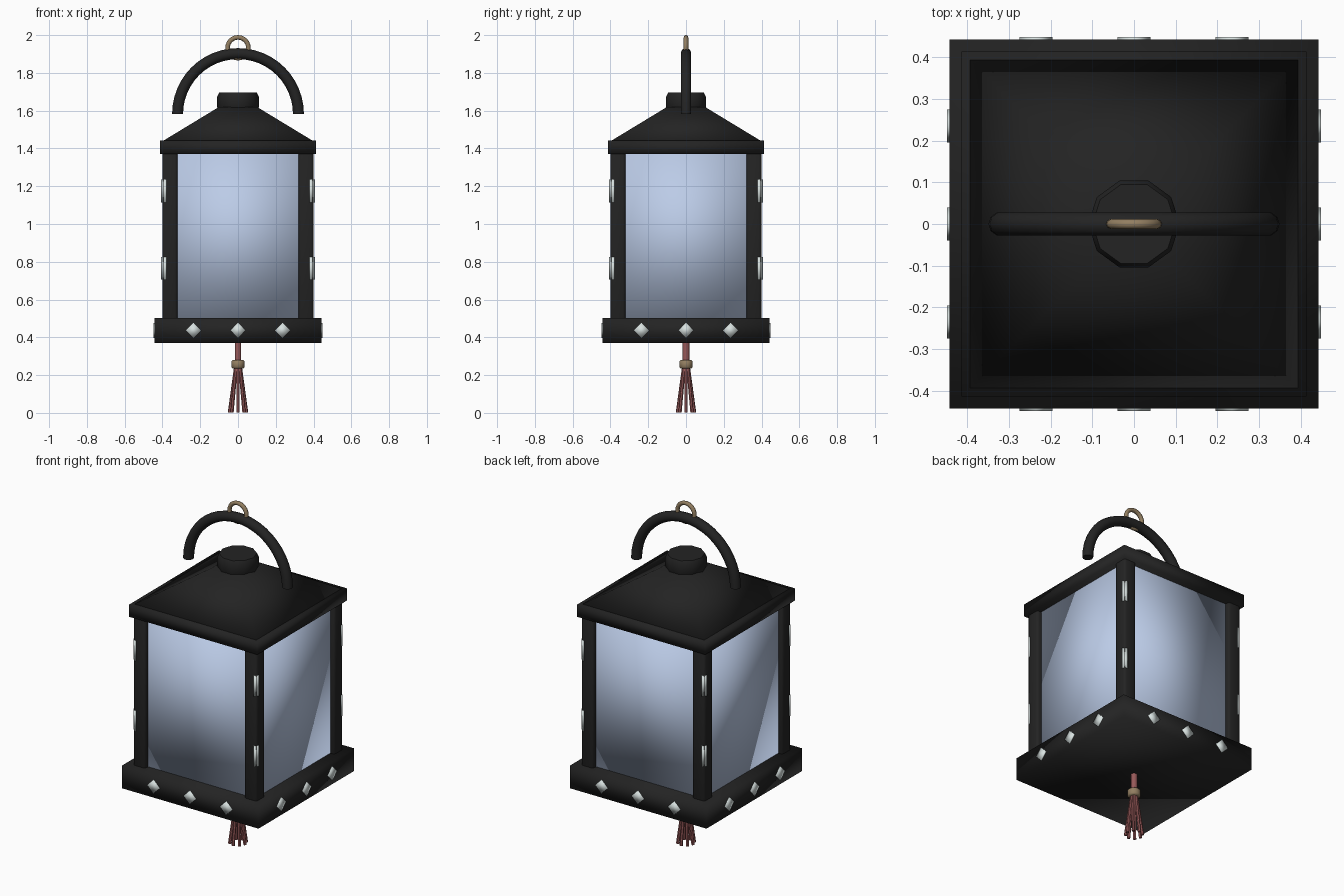
import bpy, bmesh, math
from mathutils import Matrix, Vector

if "Cube" in bpy.data.objects:
    bpy.data.objects.remove(bpy.data.objects["Cube"])


def mat(name, rgb):
    m = bpy.data.materials.new(name)
    m.diffuse_color = (*rgb, 1)
    m.use_nodes = True
    m.node_tree.nodes["Principled BSDF"].inputs["Base Color"].default_value = m.diffuse_color
    return m


BLACK = mat("black iron", (0.017, 0.017, 0.017))
GLASS = mat("pale blue glass", (0.50, 0.60, 0.80))
SILVER = mat("silver", (0.68, 0.75, 0.74))
BRASS = mat("dull brass", (0.29, 0.21, 0.12))
RED = mat("faded red", (0.31, 0.10, 0.10))


def finish(name, bm, material, angle=None, bevel=0):
    """Turn a bmesh into a smooth shaded object (sharp above angle, if given)."""
    bmesh.ops.recalc_face_normals(bm, faces=bm.faces)
    if bevel:
        bmesh.ops.bevel(bm, geom=bm.edges[:], offset=bevel, segments=2, affect='EDGES', profile=0.5)
    for f in bm.faces:
        f.smooth = True
    if angle:
        for e in bm.edges:
            if e.calc_face_angle(0) > math.radians(angle):
                e.smooth = False
    me = bpy.data.meshes.new(name)
    bm.to_mesh(me)
    bm.free()
    me.materials.append(material)
    ob = bpy.data.objects.new(name, me)
    bpy.context.collection.objects.link(ob)
    return ob


def box(name, size, loc, material, angle=None, bevel=0, turn=0):
    bm = bmesh.new()
    m = Matrix.Translation(loc) @ Matrix.Rotation(turn, 4, 'Z') @ Matrix.Diagonal((*size, 1))
    bmesh.ops.create_cube(bm, size=1, matrix=m)
    return finish(name, bm, material, angle, bevel)


def rod(name, a, b, r1, r2, sides, material, angle=40, spin=0):
    """Cylinder or cone from point a to point b."""
    a, b = Vector(a), Vector(b)
    d = b - a
    m = Matrix.Translation((a + b) / 2) @ d.to_track_quat('Z', 'Y').to_matrix().to_4x4()
    m = m @ Matrix.Rotation(spin, 4, 'Z')
    bm = bmesh.new()
    bmesh.ops.create_cone(bm, cap_ends=True, segments=sides, radius1=r1, radius2=r2,
                          depth=d.length, matrix=m)
    return finish(name, bm, material, angle)


def lathe(name, profile, sides, material, angle=40):
    """Revolve (radius, z) points around the z axis, with closed ends."""
    bm = bmesh.new()
    rings = [[bm.verts.new((r * math.cos(2 * math.pi * i / sides),
                            r * math.sin(2 * math.pi * i / sides), z)) for i in range(sides)]
             for r, z in profile]
    for lo, hi in zip(rings, rings[1:]):
        for i in range(sides):
            j = (i + 1) % sides
            bm.faces.new((lo[i], lo[j], hi[j], hi[i]))
    bm.faces.new(rings[0])
    bm.faces.new(rings[-1])
    return finish(name, bm, material, angle)


def arc(name, cz, major, minor, start, end, steps, sides, material):
    """Tube bent along an arc in the xz plane; a full turn closes up."""
    full = end - start >= 2 * math.pi - 1e-6
    bm = bmesh.new()
    rings = []
    for i in range(steps if full else steps + 1):
        t = start + (end - start) * i / steps
        ring = []
        for k in range(sides):
            p = 2 * math.pi * k / sides
            r = major + minor * math.cos(p)
            ring.append(bm.verts.new((r * math.cos(t), minor * math.sin(p), cz + r * math.sin(t))))
        rings.append(ring)
    pairs = list(zip(rings, rings[1:])) + ([(rings[-1], rings[0])] if full else [])
    for a, b in pairs:
        for k in range(sides):
            j = (k + 1) % sides
            bm.faces.new((a[k], a[j], b[j], b[k]))
    if not full:
        bm.faces.new(rings[0])
        bm.faces.new(rings[-1])
    return finish(name, bm, material, 50)


# Body: base slab, glass block, roof rim
box("base", (0.884, 0.884, 0.132), (0, 0, 0.437), BLACK)
box("glass", (0.746, 0.746, 0.89), (0, 0, 0.935), GLASS)
box("roof_rim", (0.828, 0.828, 0.072), (0, 0, 1.406), BLACK)

# Sloping roof
q = math.sqrt(2)
rod("roof", (0, 0, 1.435), (0, 0, 1.62), 0.405 * q, 0.10 * q, 4, BLACK, None, math.pi / 4)

# Ten-sided chimney cap
lathe("roof_cap", [(0.10, 1.60), (0.11, 1.618), (0.11, 1.675), (0.10, 1.695)], 10, BLACK, 50)

# Corner posts with two silver plates each
for sx in (-1, 1):
    for sy in (-1, 1):
        box("corner_post", (0.08, 0.08, 0.89), (sx * 0.36, sy * 0.36, 0.935), BLACK, None, 0.013)
        for z in (0.765, 1.175):
            box("post_plate", (0.03, 0.014, 0.12), (sx * 0.391, sy * 0.391, z), SILVER,
                None, 0, -sx * sy * math.pi / 4)

# Diamond studs around the base
for side in range(4):
    turn = Matrix.Rotation(side * math.pi / 2, 3, 'Z')
    for x in (-0.235, 0, 0.235):
        rod("base_stud", turn @ Vector((x, -0.432, 0.437)), turn @ Vector((x, -0.448, 0.437)),
            0.04, 0.04, 4, SILVER, None)

# Carrying handle and hanging ring
arc("handle", 1.582, 0.32, 0.029, 0, math.pi, 24, 10, BLACK)
arc("hanging_ring", 1.933, 0.055, 0.012, 0, 2 * math.pi, 24, 8, BRASS)

# Tassel: cord, collar and splayed strands
rod("tassel_cord", (0, 0, 0.24), (0, 0, 0.39), 0.018, 0.018, 10, RED)
lathe("tassel_collar", [(0.028, 0.235), (0.035, 0.242), (0.035, 0.272), (0.028, 0.279)], 12, BRASS, 60)
for i in range(8):
    c, s = math.cos(i * math.pi / 4), math.sin(i * math.pi / 4)
    rod("tassel_strand", (0.012 * c, 0.012 * s, 0.25), (0.045 * c, 0.045 * s, 0.002),
        0.008, 0.009, 6, RED)
